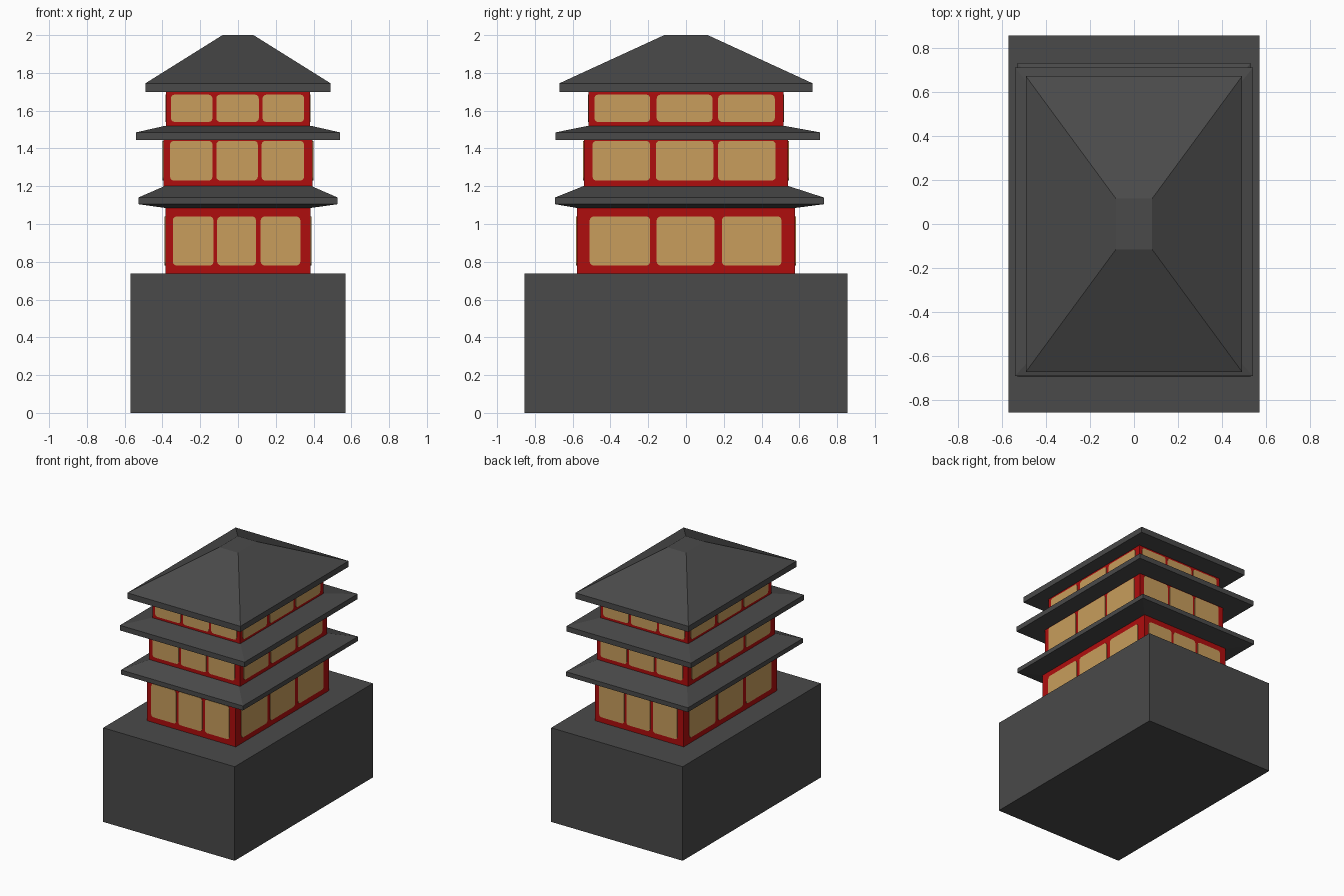
import bpy, bmesh, math
from mathutils import Matrix, Vector

cube = bpy.data.objects.get("Cube")
if cube:
    bpy.data.objects.remove(cube, do_unlink=True)


def material(name, rgb):
    m = bpy.data.materials.new(name)
    m.use_nodes = True
    m.diffuse_color = (*rgb, 1)
    m.node_tree.nodes["Principled BSDF"].inputs["Base Color"].default_value = (*rgb, 1)
    return m


GREY = material("dark grey tile", (0.068, 0.068, 0.068))
RED = material("red lacquer", (0.43, 0.004, 0.004))
TAN = material("tan paper", (0.58, 0.337, 0.107))


def finish(name, bm, mat):
    bmesh.ops.recalc_face_normals(bm, faces=bm.faces)
    mesh = bpy.data.meshes.new(name)
    bm.to_mesh(mesh)
    bm.free()
    mesh.materials.append(mat)
    obj = bpy.data.objects.new(name, mesh)
    bpy.context.collection.objects.link(obj)
    return obj


def loft(name, rings, mat):
    """Closed solid through rectangles (half width, half depth, z, y shift)."""
    bm = bmesh.new()
    loops = [[bm.verts.new((sx * w, sy * d + dy, z))
              for sx, sy in ((-1, -1), (1, -1), (1, 1), (-1, 1))]
             for w, d, z, dy in rings]
    for a, b in zip(loops, loops[1:]):
        for i in range(4):
            j = (i + 1) % 4
            bm.faces.new((a[i], a[j], b[j], b[i]))
    bm.faces.new(loops[0][::-1])
    bm.faces.new(loops[-1])
    return finish(name, bm, mat)


def plate(bm, place, u0, u1, z0, z1, radius=0.02, thick=0.004):
    """Thin rounded panel facing -y, moved into position by a matrix."""
    corners = ((u1 - radius, z1 - radius), (u0 + radius, z1 - radius),
               (u0 + radius, z0 + radius), (u1 - radius, z0 + radius))
    points = []
    for k, (u, z) in enumerate(corners):
        for s in range(4):
            a = math.pi / 2 * (k + s / 3)
            points.append((u + radius * math.cos(a), z + radius * math.sin(a)))
    back, front = [[bm.verts.new(place @ Vector((u, y, z))) for u, z in points]
                   for y in (0, -thick)]
    bm.faces.new(front)
    for i in range(len(points)):
        j = (i + 1) % len(points)
        bm.faces.new((front[i], front[j], back[j], back[i]))


def storey(name, w, d, z0, z1, panel_z, front_spans, side_spans):
    """Wall block with three paper panels on each of its four sides."""
    loft(name + "_walls", [(w, d, z0, 0), (w, d, z1, 0)], RED)
    bm = bmesh.new()
    for k in range(4):
        spans, reach = ((front_spans, d), (side_spans, w))[k % 2]
        place = Matrix.Rotation(k * math.pi / 2, 4, 'Z') @ Matrix.Translation((0, -reach, 0))
        for u0, u1 in spans:
            plate(bm, place, u0, u1, *panel_z)
    finish(name + "_panels", bm, TAN)


# Stone base
loft("stone_base", [(0.57, 0.855, 0, 0), (0.57, 0.855, 0.737, 0)], GREY)

# Three storeys
storey("lower_storey", 0.385, 0.578, 0.73, 1.1, (0.78, 1.04),
       ((-0.345, -0.13), (-0.11, 0.095), (0.12, 0.33)),
       ((-0.51, -0.19), (-0.155, 0.15), (0.19, 0.505)))
storey("middle_storey", 0.395, 0.54, 1.18, 1.46, (1.23, 1.44),
       ((-0.36, -0.135), (-0.115, 0.105), (0.125, 0.35)),
       ((-0.495, -0.19), (-0.16, 0.145), (0.17, 0.475)))
storey("upper_storey", 0.38, 0.515, 1.5, 1.71, (1.54, 1.685),
       ((-0.355, -0.135), (-0.115, 0.11), (0.13, 0.35)),
       ((-0.485, -0.19), (-0.155, 0.14), (0.17, 0.47)))

# Tiled roofs, each with a vertical eave edge
loft("lower_roof", [(0.385, 0.578, 1.085, 0), (0.528, 0.712, 1.105, 0.018),
                    (0.528, 0.712, 1.14, 0.018), (0.39, 0.545, 1.2, 0)], GREY)
loft("middle_roof", [(0.54, 0.7, 1.445, 0.01), (0.54, 0.7, 1.485, 0.01),
                     (0.385, 0.518, 1.52, 0)], GREY)
loft("top_roof", [(0.49, 0.67, 1.7, 0), (0.49, 0.67, 1.745, 0),
                  (0.082, 0.115, 2.0, 0)], GREY)
